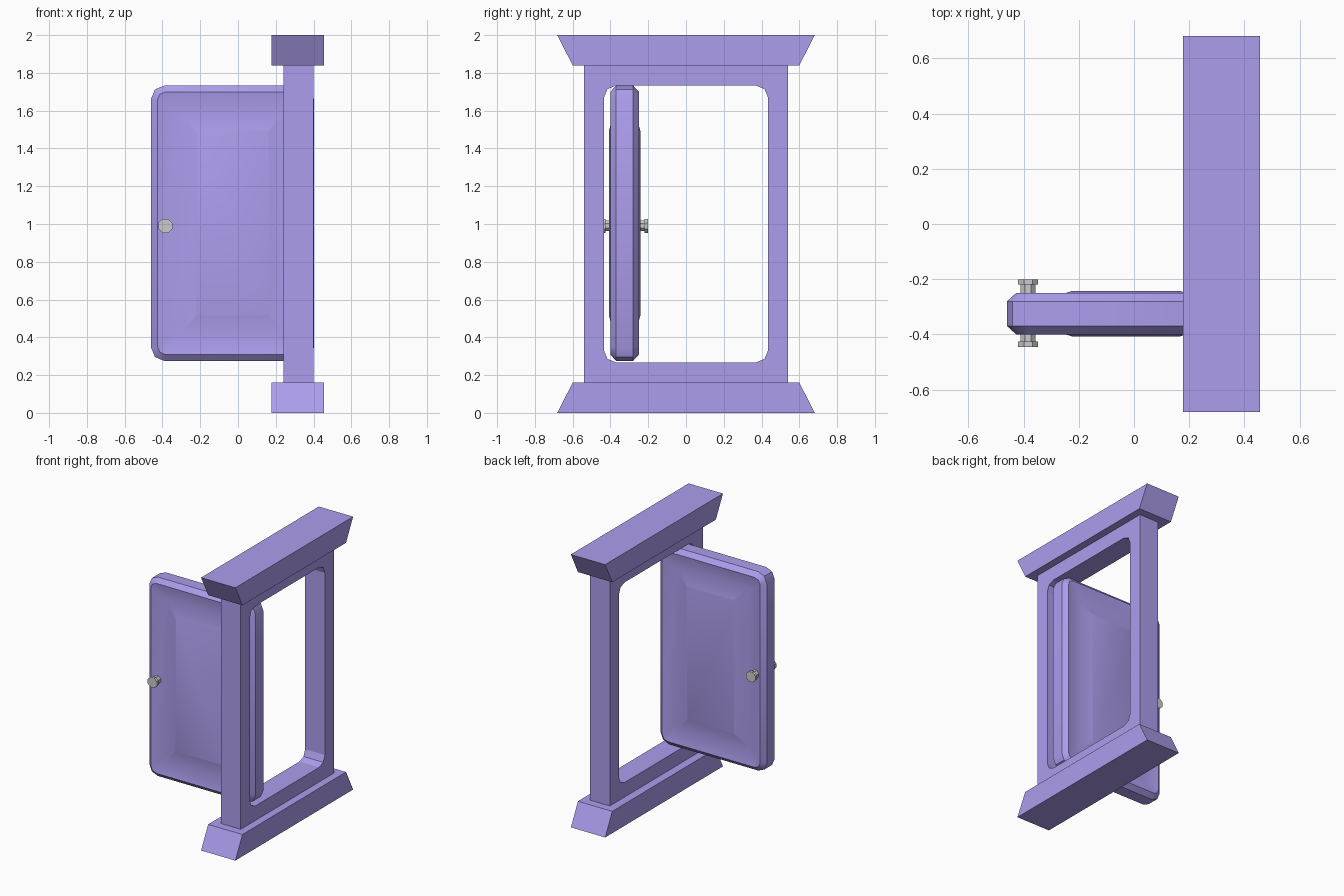
import bpy, bmesh, math
from mathutils import Vector, Matrix

if "Cube" in bpy.data.objects:
    bpy.data.objects.remove(bpy.data.objects["Cube"])


def material(name, rgb):
    m = bpy.data.materials.new(name)
    m.diffuse_color = (*rgb, 1)
    m.use_nodes = True
    m.node_tree.nodes["Principled BSDF"].inputs["Base Color"].default_value = m.diffuse_color
    return m


purple = material("purple_paint", (0.42, 0.34, 0.85))
grey = material("grey_metal", (0.6, 0.6, 0.6))


def rounded(hu, hv, r, steps=2):
    """Rectangle outline with faceted round corners."""
    pts = []
    for k, (su, sv) in enumerate([(1, 1), (-1, 1), (-1, -1), (1, -1)]):
        for i in range(steps + 1):
            a = math.radians(90 * (k + i / steps))
            pts.append((su * (hu - r) + r * math.cos(a), sv * (hv - r) + r * math.sin(a)))
    return pts


def loft(name, loops, mat, cyclic=False, smooth=False):
    """Join matching point loops with faces; cap the ends unless cyclic."""
    bm = bmesh.new()
    rings = [[bm.verts.new(p) for p in lp] for lp in loops]
    pairs = list(zip(rings, rings[1:])) + ([(rings[-1], rings[0])] if cyclic else [])
    for a, b in pairs:
        for i in range(len(a)):
            j = (i + 1) % len(a)
            bm.faces.new((a[i], a[j], b[j], b[i]))
    if not cyclic:
        bm.faces.new(rings[0])
        bm.faces.new(rings[-1])
    bmesh.ops.remove_doubles(bm, verts=bm.verts, dist=1e-5)
    bmesh.ops.recalc_face_normals(bm, faces=bm.faces)
    me = bpy.data.meshes.new(name)
    bm.to_mesh(me)
    bm.free()
    ob = bpy.data.objects.new(name, me)
    bpy.context.collection.objects.link(ob)
    me.materials.append(mat)
    if smooth:
        bpy.ops.object.select_all(action='DESELECT')
        ob.select_set(True)
        bpy.context.view_layer.objects.active = ob
        bpy.ops.object.shade_smooth_by_angle(angle=math.radians(30))
    return ob


# Door frame with a rounded opening
outer = rounded(0.54, 0.84, 0)
inner = rounded(0.435, 0.733, 0.065)
frame_loops = [[(x, y, z + 1.0) for y, z in pts]
               for x, pts in [(0.24, outer), (0.40, outer), (0.40, inner), (0.24, inner)]]
loft("door_frame", frame_loops, purple, cyclic=True)

# Flared sill and lintel
for name, z_wide, z_narrow in [("bottom_sill", 0.0, 0.16), ("top_lintel", 2.0, 1.84)]:
    prof = [(-0.682, z_wide), (0.682, z_wide), (0.60, z_narrow), (-0.60, z_narrow)]
    loft(name, [[(x, y, z) for y, z in prof] for x in (0.178, 0.456)], purple)

# Open door: chamfered rim, shallow groove, raised centre panel on both sides
half = [(0.0, 0.045, 0.07), (0.033, 0.075, 0.045), (0.14, 0.053, 0.02), (0.238, 0.083, 0.008)]
layers = [(i, -d, r) for i, d, r in reversed(half)] + half
loft("door", [[(x - 0.029, d - 0.325, z + 1.004)
               for x, z in rounded(0.431 - i, 0.729 - i, r)] for i, d, r in layers],
     purple, smooth=True)

# Octagonal knobs on both faces of the door
for name, s in [("front_knob", -1), ("back_knob", 1)]:
    loops = []
    for d, r in [(0.05, 0.03), (0.103, 0.03), (0.103, 0.04), (0.122, 0.04)]:
        loops.append([(-0.384 + r * math.cos(a), -0.323 + s * d, 0.99 + r * math.sin(a))
                      for a in [math.pi * (k + 0.5) / 4 for k in range(8)]])
    loft(name, loops, grey)
